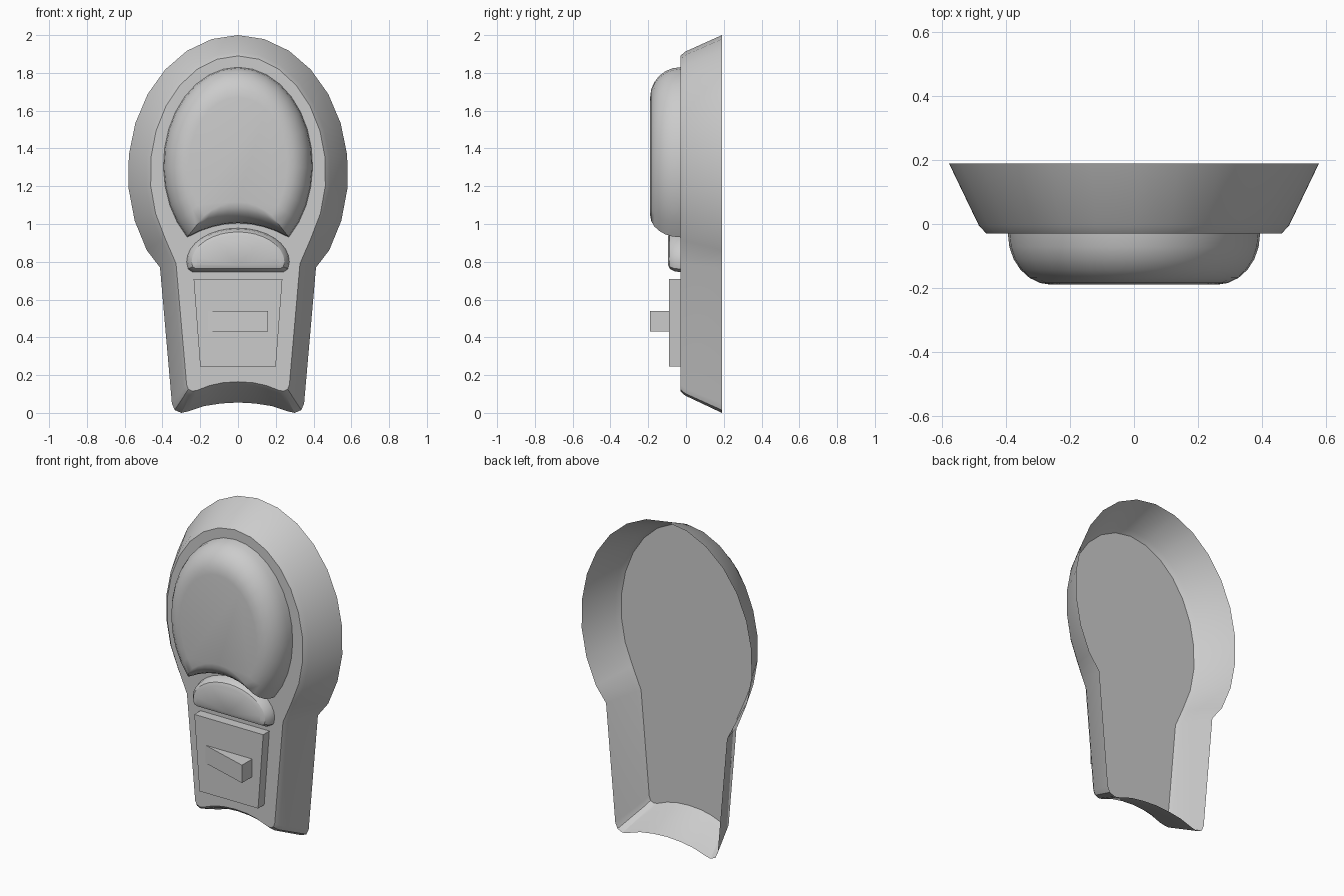
import bpy, bmesh
from math import sin, cos, pi, radians

if "Cube" in bpy.data.objects:
    bpy.data.objects.remove(bpy.data.objects["Cube"])


def mirrored(half):
    """Close a right-hand half outline (first and last points on x = 0)."""
    return half + [(-x, z) for x, z in half[-2:0:-1]]


def ellipse_half(a, b, zc, end_deg, n):
    """Arc from the top of an ellipse, clockwise to end_deg."""
    return [(a * sin(radians(end_deg) * i / n), zc + b * cos(radians(end_deg) * i / n))
            for i in range(n + 1)]


def mix(p, q, t):
    return [(a[0] + (b[0] - a[0]) * t, a[1] + (b[1] - a[1]) * t) for a, b in zip(p, q)]


def loft(name, loops, smooth=True):
    """Skin (y, outline) loops from back to front; cap the front, leave the back open."""
    bm = bmesh.new()
    rings = [[bm.verts.new((x, y, z)) for x, z in pts] for y, pts in loops]
    n = len(rings[0])
    for r, s in zip(rings, rings[1:]):
        for i in range(n):
            j = (i + 1) % n
            bm.faces.new((r[i], r[j], s[j], s[i]))
    cap = bm.faces.new(rings[-1])
    bmesh.ops.recalc_face_normals(bm, faces=bm.faces[:])
    cap.normal_update()
    if cap.normal.y > 0:
        bmesh.ops.reverse_faces(bm, faces=bm.faces[:])
    me = bpy.data.meshes.new(name)
    bm.to_mesh(me)
    bm.free()
    ob = bpy.data.objects.new(name, me)
    bpy.context.collection.objects.link(ob)
    if smooth:
        bpy.ops.object.select_all(action='DESELECT')
        ob.select_set(True)
        bpy.context.view_layer.objects.active = ob
        bpy.ops.object.shade_smooth_by_angle(angle=radians(30))
    return ob


def rounded(name, outer, inner, y0, y1, steps):
    """Cushion shape: quarter-round transition from outer to inner outline."""
    loops = []
    for i in range(steps + 1):
        t = pi / 2 * i / steps
        loops.append((y0 + (y1 - y0) * sin(t), mix(outer, inner, 1 - cos(t))))
    return loft(name, loops)


FACE = -0.03  # y of the body's front face

# Body: hollow shell, open at the back, with a narrow bevel round the front
body_outer = mirrored(ellipse_half(0.583, 0.73, 1.27, 124, 9) + [
    (0.413, 0.77), (0.35, 0.05), (0.335, 0.015), (0.30, 0.0),
    (0.265, 0.008), (0.18, 0.036), (0.09, 0.05), (0, 0.055)])
body_inner = mirrored(ellipse_half(0.465, 0.62, 1.27, 124, 9) + [
    (0.328, 0.79), (0.272, 0.15), (0.263, 0.125), (0.24, 0.115),
    (0.215, 0.12), (0.15, 0.145), (0.08, 0.16), (0, 0.165)])
loft("body_shell", [(0.19, body_outer),
                    (-0.005, mix(body_outer, body_inner, 0.8)),
                    (FACE, body_inner)])


# Large domed pad with a concave lower edge
def dome_outline(a, b, rise):
    half = ellipse_half(a, b, 1.31, 137, 12)
    xc, zc = half[-1]
    half += [(xc * k, zc + rise * (1 - k * k)) for k in (0.75, 0.5, 0.25, 0)]
    return mirrored(half)


rounded("domed_pad", dome_outline(0.395, 0.52, 0.075),
        dome_outline(0.26, 0.36, 0.07), FACE, -0.19, 6)


# Half-moon button below the dome
def moon_outline(a, b, zc, z_low, x_low):
    half = ellipse_half(a, b, zc, 90, 8)
    half += [(x_low + (a - x_low) * 0.75, z_low + (zc - z_low) * 0.3), (x_low, z_low), (0, z_low)]
    return mirrored(half)


rounded("half_moon_button", moon_outline(0.272, 0.178, 0.80, 0.745, 0.24),
        moon_outline(0.22, 0.143, 0.795, 0.782, 0.205), FACE, -0.095, 3)

# Tapered plate on the handle
plate = [(-0.235, 0.71), (0.235, 0.71), (0.20, 0.245), (-0.20, 0.245)]
loft("handle_plate", [(FACE, plate), (-0.09, plate)], smooth=False)

# Wedge switch: flush on the left, raised on the right
bm = bmesh.new()
tri = [(-0.16, -0.09), (0.16, -0.19), (0.16, -0.09)]
base = bm.faces.new([bm.verts.new((x, y, 0.43)) for x, y in tri])
ext = bmesh.ops.extrude_face_region(bm, geom=[base])
bmesh.ops.translate(bm, vec=(0, 0, 0.11),
                    verts=[v for v in ext["geom"] if isinstance(v, bmesh.types.BMVert)])
bmesh.ops.recalc_face_normals(bm, faces=bm.faces[:])
me = bpy.data.meshes.new("wedge_switch")
bm.to_mesh(me)
bm.free()
bpy.context.collection.objects.link(bpy.data.objects.new("wedge_switch", me))
